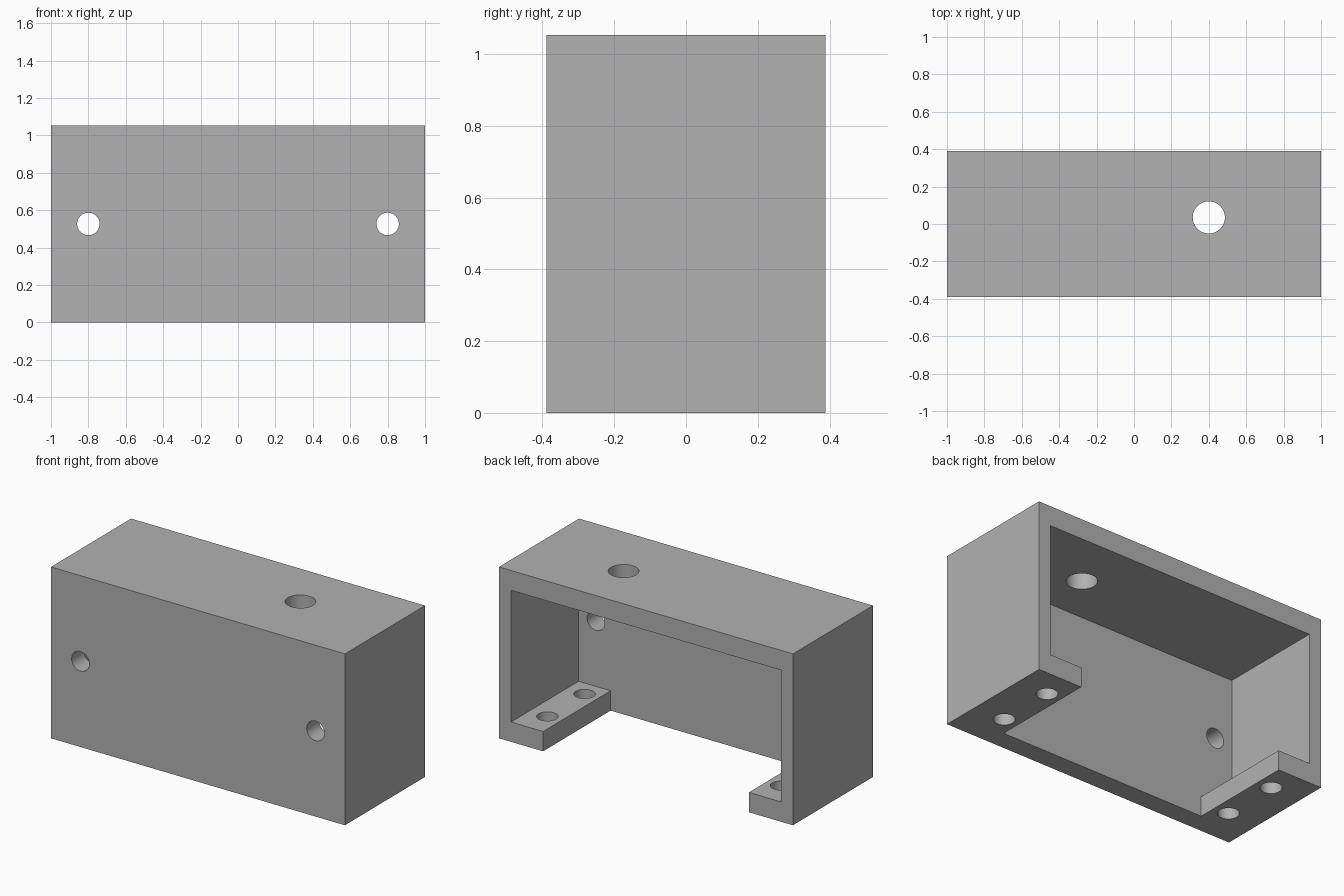
import bpy
import bmesh
from math import radians
from mathutils import Matrix, Vector

if "Cube" in bpy.data.objects:
    bpy.data.objects.remove(bpy.data.objects["Cube"])

HALF_X, HALF_Y, HEIGHT = 1.0, 0.389, 1.054
SIDE, WALL = 0.082, 0.122       # side wall; front, top and foot thickness
FOOT_X = 0.70                   # inner edge of the feet

# Material
grey = bpy.data.materials.new("plain grey")
grey.use_nodes = True
colour = (0.445, 0.445, 0.445, 1)
grey.diffuse_color = colour
grey.node_tree.nodes["Principled BSDF"].inputs["Base Color"].default_value = colour


def make_object(name, bm):
    bmesh.ops.recalc_face_normals(bm, faces=bm.faces)
    mesh = bpy.data.meshes.new(name)
    bm.to_mesh(mesh)
    bm.free()
    mesh.materials.append(grey)
    obj = bpy.data.objects.new(name, mesh)
    bpy.context.collection.objects.link(obj)
    return obj


def drill(name, centre, radius, length, axis):
    """Cylinder cutter along the given axis."""
    bm = bmesh.new()
    turn = Vector((0, 0, 1)).rotation_difference(Vector(axis)).to_matrix().to_4x4()
    bmesh.ops.create_cone(bm, cap_ends=True, segments=48, radius1=radius, radius2=radius,
                          depth=length, matrix=Matrix.Translation(centre) @ turn)
    return make_object(name, bm)


# Solid outer block
bm = bmesh.new()
bmesh.ops.create_cube(bm, size=1, matrix=Matrix.Translation((0, 0, HEIGHT / 2))
                      @ Matrix.Diagonal((2 * HALF_X, 2 * HALF_Y, HEIGHT, 1)))
housing = make_object("housing", bm)

# Cavity: T-shaped profile pushed out through the back, leaving two feet
inner = HALF_X - SIDE
half = [(FOOT_X, -0.2), (FOOT_X, WALL), (inner, WALL), (inner, HEIGHT - WALL)]
profile = half + [(-x, z) for x, z in reversed(half)]
bm = bmesh.new()
face = bm.faces.new([bm.verts.new((x, WALL - HALF_Y, z)) for x, z in profile])
pushed = bmesh.ops.extrude_face_region(bm, geom=[face])
bmesh.ops.translate(bm, vec=(0, 1, 0),
                    verts=[g for g in pushed["geom"] if isinstance(g, bmesh.types.BMVert)])
cutters = [make_object("cavity_cutter", bm)]

# Holes: cable hole in the top, one per side in the front, two per foot
cutters.append(drill("top_hole_cutter", (0.4, 0.035, HEIGHT), 0.086, 0.5, (0, 0, 1)))
for side in (-1, 1):
    cutters.append(drill("front_hole_cutter", (side * 0.8, -HALF_Y, HEIGHT / 2),
                         0.06, 0.5, (0, 1, 0)))
    for y in (-0.15, 0.212):
        cutters.append(drill("foot_hole_cutter", (side * 0.795, y, 0), 0.06, 0.5, (0, 0, 1)))

# Cut everything, then drop the cutters
bpy.ops.object.select_all(action="DESELECT")
housing.select_set(True)
bpy.context.view_layer.objects.active = housing
for cutter in cutters:
    cutter.hide_render = True
    mod = housing.modifiers.new("cut", "BOOLEAN")
    mod.operation = "DIFFERENCE"
    mod.solver = "EXACT"
    mod.object = cutter
    bpy.ops.object.modifier_apply(modifier=mod.name)
    bpy.data.objects.remove(cutter)

bpy.ops.object.shade_smooth_by_angle(angle=radians(30))
